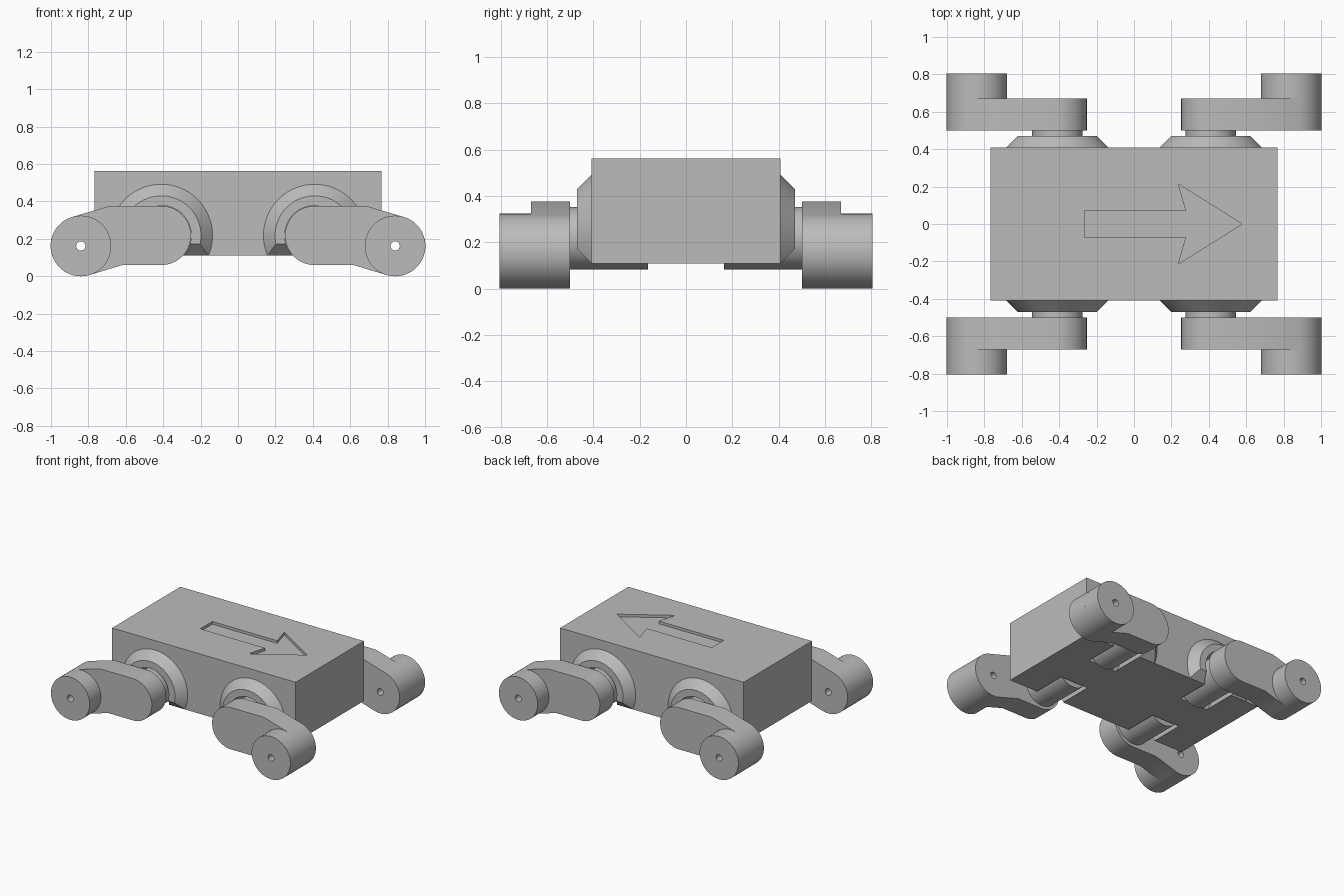
import bpy
import bmesh
from math import cos, sin, pi, radians
from mathutils import Vector

if "Cube" in bpy.data.objects:
    bpy.data.objects.remove(bpy.data.objects["Cube"], do_unlink=True)

grey = bpy.data.materials.new("plain grey")
grey.use_nodes = True
grey.diffuse_color = (0.5, 0.5, 0.5, 1)
grey.node_tree.nodes["Principled BSDF"].inputs["Base Color"].default_value = (0.5, 0.5, 0.5, 1)

AXLE_X, AXLE_Z = 0.41, 0.218
FOOT_X, FOOT_Z = 0.84, 0.162
FOOT_R, ARM_R = 0.162, 0.158
BOTTOM, TOP, HALF_W = 0.11, 0.563, 0.408


def finish(bm, name):
    bmesh.ops.recalc_face_normals(bm, faces=bm.faces)
    mesh = bpy.data.meshes.new(name)
    bm.to_mesh(mesh)
    bm.free()
    mesh.materials.append(grey)
    obj = bpy.data.objects.new(name, mesh)
    bpy.context.collection.objects.link(obj)
    return obj


def arc(x, z, r, start, end, steps):
    angles = [radians(start + (end - start) * i / steps) for i in range(steps + 1)]
    return [(x + r * cos(a), z + r * sin(a)) for a in angles]


def loft(name, near, far, cut=None):
    """Joins two matching 3D outlines into a closed solid, optionally sliced by a plane."""
    bm = bmesh.new()
    a = [bm.verts.new(p) for p in near]
    b = [bm.verts.new(p) for p in far]
    bm.faces.new(a)
    bm.faces.new(b)
    for i in range(len(a)):
        j = (i + 1) % len(a)
        bm.faces.new((a[i], a[j], b[j], b[i]))
    if cut:
        bmesh.ops.bisect_plane(bm, geom=bm.verts[:] + bm.edges[:] + bm.faces[:],
                               plane_co=cut[0], plane_no=cut[1], clear_inner=True)
        bmesh.ops.holes_fill(bm, edges=[e for e in bm.edges if e.is_boundary])
    return finish(bm, name)


def extrude_y(name, outline, y0, y1):
    return loft(name, [(x, y0, z) for x, z in outline], [(x, y1, z) for x, z in outline])


def cylinder(name, x, z, r, y0, y1, steps=64):
    return extrude_y(name, arc(x, z, r, 0, 360, steps)[:-1], y0, y1)


def carve(obj, cutter):
    mod = obj.modifiers.new("carve", 'BOOLEAN')
    mod.operation, mod.solver, mod.object = 'DIFFERENCE', 'EXACT', cutter
    cutter.hide_render = True


def mirror(obj):
    mod = obj.modifiers.new("mirror", 'MIRROR')
    mod.use_axis = (True, True, False)
    mod.use_mirror_merge = False


# Cutters: axle pockets, foot bores and the arrow recess
pocket = cylinder("pocket_cutter", AXLE_X, AXLE_Z, 0.16, 0.15, 0.6)
mirror(pocket)
bore = cylinder("bore_cutter", FOOT_X, FOOT_Z, 0.025, 0.4, 0.9, 24)
half = [(-0.265, 0.072), (0.278, 0.072), (0.238, 0.213)]
arrow = half + [(0.578, 0)] + [(x, -y) for x, y in reversed(half)]
recess = loft("arrow_cutter", [(x, y, TOP - 0.02) for x, y in arrow],
              [(x, y, TOP + 0.1) for x, y in arrow])

# Main body with the arrow recess and pockets
body = extrude_y("body", [(-0.768, BOTTOM), (0.768, BOTTOM), (0.768, TOP), (-0.768, TOP)],
                 -HALF_W, HALF_W)
carve(body, recess)
carve(body, pocket)

# Sloped collars around the axles, with the underside sloped to match
rim = 0.062
outer = arc(AXLE_X, AXLE_Z, 0.274, 0, 360, 96)[:-1]
inner = arc(AXLE_X, AXLE_Z, 0.274 - rim, 0, 360, 96)[:-1]
collars = loft("axle_collars", [(x, HALF_W, z) for x, z in outer],
               [(x, HALF_W + rim, z) for x, z in inner],
               (Vector((0, HALF_W, BOTTOM)), Vector((0, -1, 1))))
carve(collars, pocket)

# Axles
axles = cylinder("axles", AXLE_X, AXLE_Z, 0.135, 0.165, 0.505)

# Cranked arms
bend = 16.4
arm_outline = (arc(AXLE_X, AXLE_Z, ARM_R, 90, 270, 32)
               + [(0.618, AXLE_Z - ARM_R)]
               + arc(FOOT_X, FOOT_Z, FOOT_R, -90 - bend, 90 - bend, 32)
               + [(0.685, AXLE_Z + ARM_R)])
arms = extrude_y("arms", arm_outline, 0.5, 0.67)
carve(arms, bore)

# Round feet
feet = cylinder("feet", FOOT_X, FOOT_Z, FOOT_R, 0.5, 0.805)
carve(feet, bore)

for part in (collars, axles, arms, feet):
    mirror(part)

# Apply the modifiers, then shade
parts = (body, collars, axles, arms, feet)
bpy.ops.object.select_all(action='DESELECT')
for part in parts:
    part.select_set(True)
bpy.context.view_layer.objects.active = body
bpy.ops.object.convert(target='MESH')
bpy.ops.object.shade_smooth_by_angle(angle=radians(30))
for cutter in (pocket, bore, recess):
    bpy.data.objects.remove(cutter, do_unlink=True)
